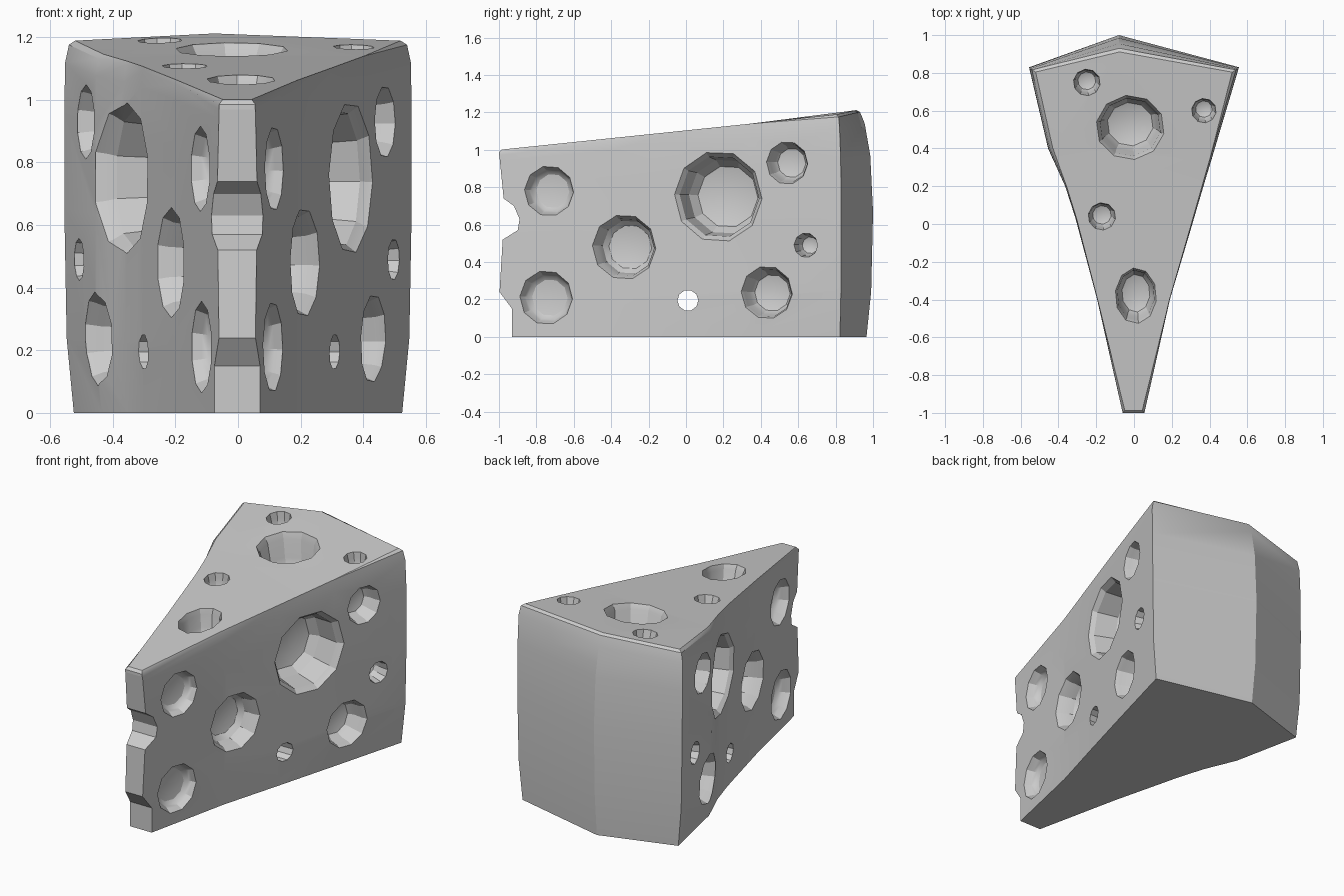
import bpy, bmesh, math
from mathutils import Vector

if "Cube" in bpy.data.objects:
    bpy.data.objects.remove(bpy.data.objects["Cube"])

mat = bpy.data.materials.new("pale_grey")
mat.use_nodes = True
GREY = (0.6, 0.6, 0.6, 1)
mat.diffuse_color = GREY
mat.node_tree.nodes["Principled BSDF"].inputs["Base Color"].default_value = GREY


def make_object(name, bm):
    bmesh.ops.recalc_face_normals(bm, faces=bm.faces[:])
    mesh = bpy.data.meshes.new(name)
    bm.to_mesh(mesh)
    bm.free()
    obj = bpy.data.objects.new(name, mesh)
    bpy.context.collection.objects.link(obj)
    return obj


def loft(bm, rings):
    """Skin a closed solid through a list of point rings."""
    loops = [[bm.verts.new(p) for p in ring] for ring in rings]
    n = len(loops[0])
    for a, b in zip(loops, loops[1:]):
        for i in range(n):
            j = (i + 1) % n
            bm.faces.new((a[i], a[j], b[j], b[i]))
    bm.faces.new(loops[0][::-1])
    bm.faces.new(loops[-1])
    return loops


# Wedge body: plan outline lofted from the base to the sloping top
RIGHT = [(.055, -1), (.19, -.4), (.3, -.03), (.41, .34), (.555, .83)]
LEFT = [(-.555, .83), (-.455, .4), (-.365, .2), (-.31, .03), (-.195, -.4), (-.06, -1)]
OUTLINE = RIGHT + [(-.08, 1.0)] + LEFT


def top_height(y):
    return 1.104 + .104 * y if y < .83 else 1.19 + (y - .83) * .15


# height fraction, width scale, how far the back is pulled in
LAYERS = [(0, .94, .035), (.2, .985, .01), (.55, 1, 0), (.8, 1, .015), (.94, .995, .045), (1, .965, .075)]


def layer(t, scale, pull):
    ring = []
    for x, y in OUTLINE:
        wide = 1 - (1 - scale) * max(0, (y + 1) / 2)
        ring.append((x * wide, y - (pull if y > .9 else pull * .2 if y > .8 else 0), t * top_height(y)))
    return ring


bm = bmesh.new()
loops = loft(bm, [layer(*l) for l in LAYERS])
top = set(loops[-1])
edges = [e for e in bm.edges if set(e.verts) <= top]
bmesh.ops.bevel(bm, geom=edges, offset=.014, segments=1, affect='EDGES')
bmesh.ops.triangulate(bm, faces=[f for f in bm.faces if len(f.verts) > 4])
body = make_object("cheese_wedge", bm)

# Notched nose cutter: side profile swept across the tip
NOSE = [(-1.2, -.1), (-.93, -.1), (-.93, .15), (-.997, .24), (-.98, .52), (-.9, .57), (-.89, .63),
        (-.92, .7), (-.975, .74), (-.998, .97), (-1.2, .97)]
bm = bmesh.new()
loft(bm, [[(x, y, z) for y, z in NOSE] for x in (-.3, .3)])
nose = make_object("nose_cutter", bm)


# Hole cutters: flared cups with rounded floors
def cup(bm, centre, inward, r, depth, stretch=1.0, sides=10):
    inward = Vector(inward).normalized()
    u = inward.orthogonal().normalized() if abs(inward.z) < .9 else Vector((1, 0, 0))
    v = inward.cross(u).normalized()
    shape = [(-.06, 1.12), (0, 1), (.03, .9), (depth * .7, .83), (depth * .92, .68), (depth, .4)]
    rings = []
    for d, k in shape:
        ring = []
        for i in range(sides):
            a = math.tau * (i + .3) / sides
            ring.append(Vector(centre) + inward * d
                        + (u * math.cos(a) + v * math.sin(a) * stretch) * r * k)
        rings.append(ring)
    loft(bm, rings)


def half_width(y):
    for (x0, y0), (x1, y1) in zip(RIGHT, RIGHT[1:]):
        if y <= y1:
            return x0 + (x1 - x0) * (y - y0) / (y1 - y0)


bm = bmesh.new()
# side holes: along, up, radius
SIDE = [(-.73, .78, .135), (-.33, .48, .175), (.17, .75, .245), (.54, .93, .115),
        (.64, .49, .066), (.43, .235, .145), (-.745, .21, .145)]
for y, z, r in SIDE:
    w = half_width(y)
    for s in (-1, 1):
        cup(bm, (s * w, y, z), (-s, .278, 0), r, min(max(r * .9, .1), w * .62))

# top holes: across, along, radius, stretch, depth
TOP = [(-.02, .51, .18, .95, .2), (-.25, .75, .07, 1, .09), (.37, .6, .065, 1, .09),
       (-.17, .04, .073, 1, .09), (.01, -.38, .11, 1.35, .15)]
for x, y, r, stretch, d in TOP:
    cup(bm, (x, y, top_height(y)), (0, .1, -1), r, d, stretch)

# small hole running right through
loft(bm, [[(x, .01 + .056 * math.cos(math.tau * i / 10), .195 + .056 * math.sin(math.tau * i / 10))
           for i in range(10)] for x in (-.7, .7)])
holes = make_object("hole_cutters", bm)

# Cut and bake
for cutter in (nose, holes):
    cutter.hide_render = True
    mod = body.modifiers.new(cutter.name, 'BOOLEAN')
    mod.operation, mod.solver, mod.object = 'DIFFERENCE', 'EXACT', cutter
    mod.use_self = cutter is holes
bpy.context.view_layer.update()
graph = bpy.context.evaluated_depsgraph_get()
baked = bpy.data.meshes.new_from_object(body.evaluated_get(graph))
body.modifiers.clear()
body.data = baked
for cutter in (nose, holes):
    bpy.data.objects.remove(cutter)
baked.materials.clear()
baked.materials.append(mat)

bpy.ops.object.select_all(action='DESELECT')
body.select_set(True)
bpy.context.view_layer.objects.active = body
bpy.ops.object.shade_smooth_by_angle(angle=math.radians(28))
